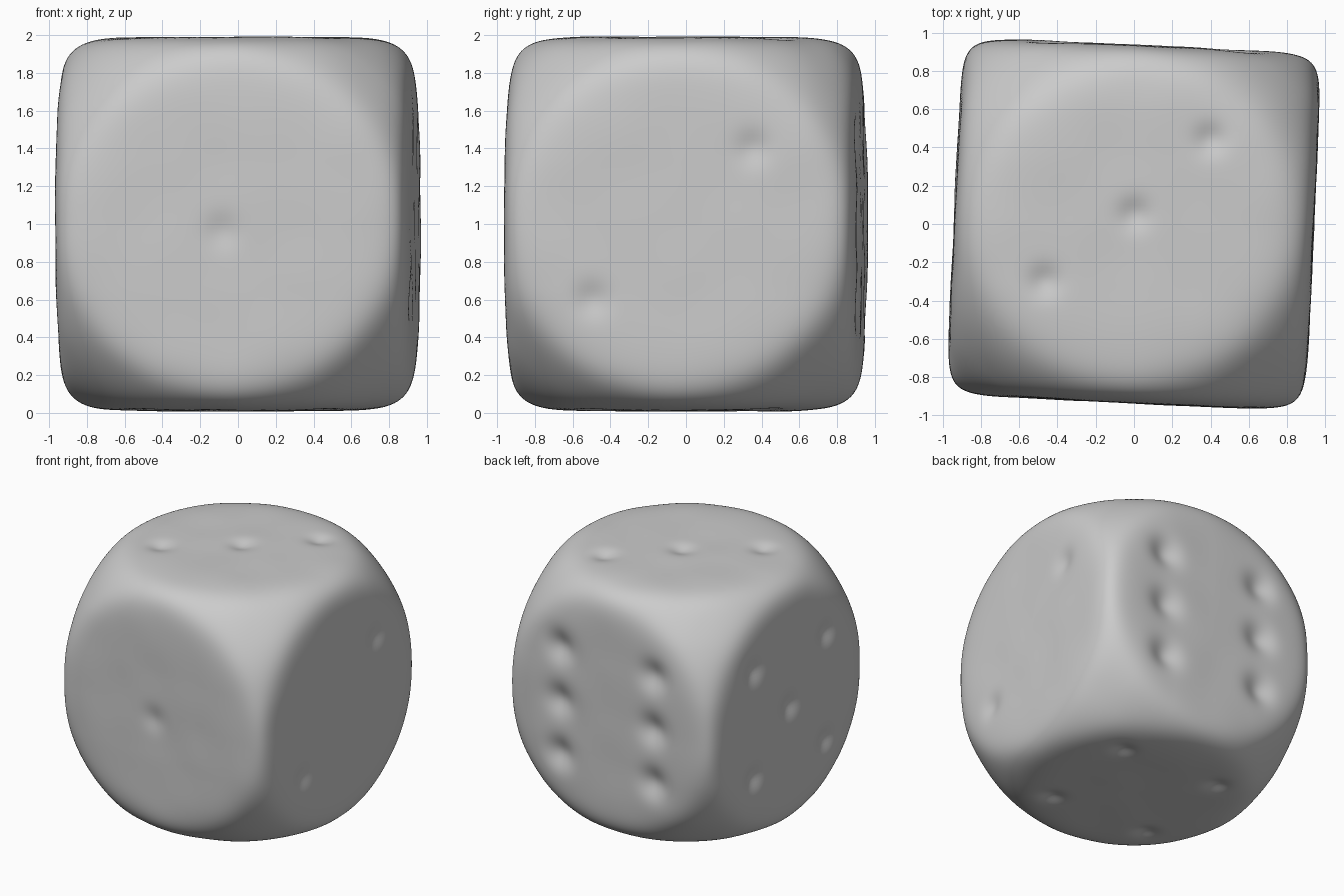
import bpy, bmesh, math
from mathutils import Vector, Matrix, noise

if "Cube" in bpy.data.objects:
    bpy.data.objects.remove(bpy.data.objects["Cube"], do_unlink=True)

HALF = Vector((0.94, 0.935, 0.99))   # half sizes of the block
BALL = 1.28                          # sphere that trims edges and corners
BLEND = 26                           # higher gives a crisper rim

# Pip layouts, keyed by (axis, side): depth, radius, points on the other two axes
P = 0.42
CORNERS = [(u, v) for u in (-P, P) for v in (-P, P)]
PIPS = {
    (1, -1): (0.02, 0.09, [(-0.04, -0.04)]),
    (0, 1): (0.025, 0.09, [(-0.45, -0.4), (0.4, 0.4)]),
    (2, 1): (0.03, 0.08, [(-0.45, -0.32), (0, 0.05), (0.38, 0.46)]),
    (2, -1): (0.03, 0.08, CORNERS),
    (0, -1): (0.035, 0.09, CORNERS + [(0, 0)]),
    (1, 1): (0.05, 0.11, CORNERS + [(-P, 0), (P, 0)]),
}


def rounded(d):
    """Point in direction d on the soft intersection of block and sphere."""
    total = sum(abs(d[i] / HALF[i]) ** BLEND for i in range(3))
    return d * (total + BALL ** -BLEND) ** (-1 / BLEND)


def dimple(p):
    """Push the point in wherever a pip lies on its face."""
    axis = max(range(3), key=lambda i: abs(p[i]) / HALF[i])
    side = 1 if p[axis] > 0 else -1
    a, b = [i for i in range(3) if i != axis]
    depth, radius, points = PIPS[axis, side]
    for u, v in points:
        gap = (p[a] - u) ** 2 + (p[b] - v) ** 2
        p[axis] -= side * depth * math.exp(-gap / radius ** 2)


# Die body: fine cube grid shaped into a rounded block
bm = bmesh.new()
bmesh.ops.create_cube(bm, size=2)
bmesh.ops.subdivide_edges(bm, edges=bm.edges[:], cuts=79, use_grid_fill=True)
for vert in bm.verts:
    p = rounded(vert.co.normalized())
    dimple(p)
    p += p.normalized() * 0.006 * noise.noise(p * 3)   # worn, uneven surface
    vert.co = p
bm.transform(Matrix.Translation((0, 0, 1)) @ Matrix.Rotation(math.radians(-2.7), 4, 'Z'))
bmesh.ops.recalc_face_normals(bm, faces=bm.faces[:])
mesh = bpy.data.meshes.new("die_body")
bm.to_mesh(mesh)
bm.free()
mesh.shade_smooth()

# Plain grey material
grey = bpy.data.materials.new("plain_grey")
grey.use_nodes = True
colour = (0.6, 0.6, 0.6, 1)
grey.diffuse_color = colour
grey.node_tree.nodes["Principled BSDF"].inputs["Base Color"].default_value = colour
mesh.materials.append(grey)
bpy.context.collection.objects.link(bpy.data.objects.new("die_body", mesh))
